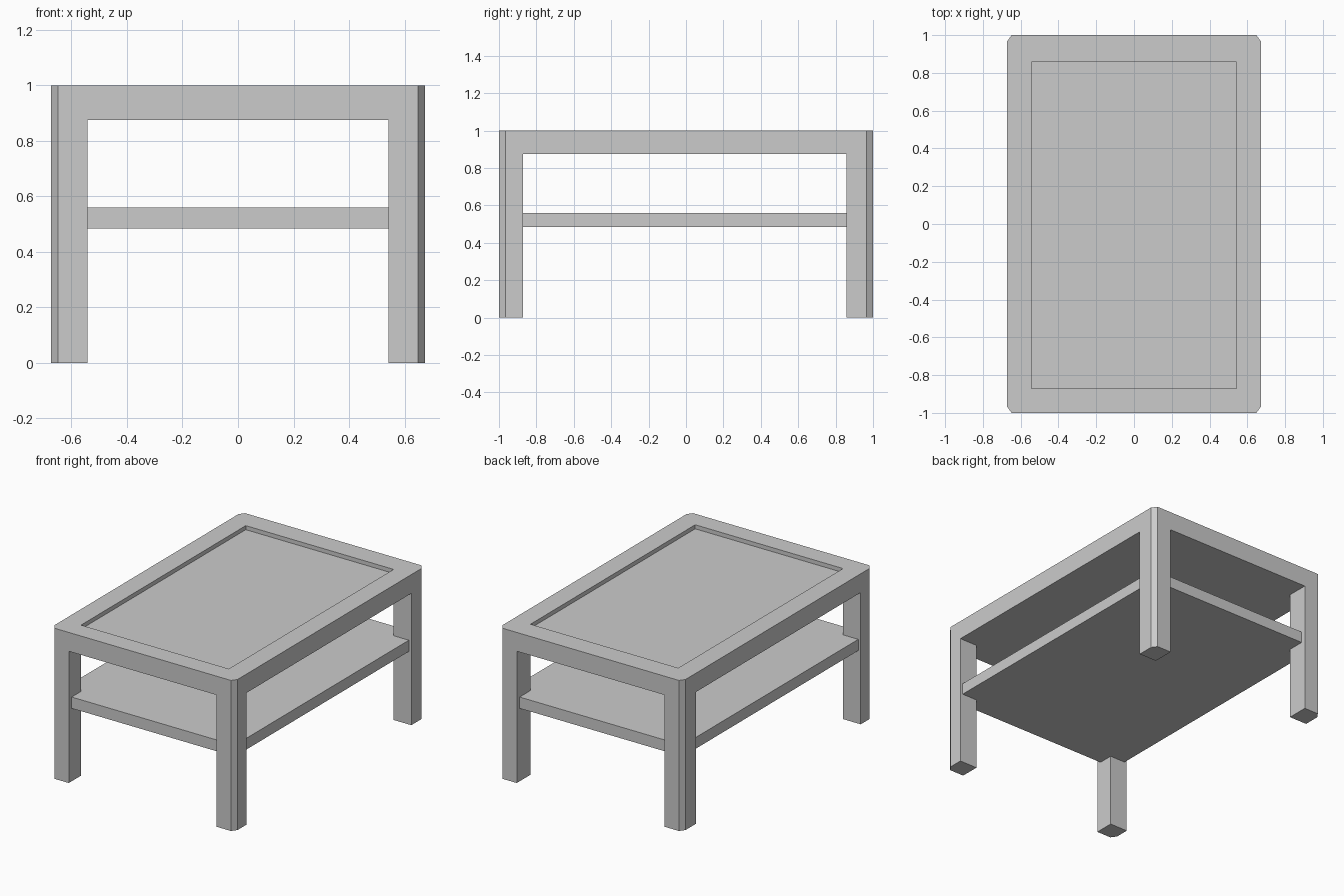
import bpy, bmesh
from mathutils import Vector

if "Cube" in bpy.data.objects:
    bpy.data.objects.remove(bpy.data.objects["Cube"])

XS = (-0.673, -0.543, 0.543, 0.673)
YS = (-1.0, -0.872, 0.857, 1.0)
CUT_X, CUT_Y = 0.025, 0.035          # corner chamfer
APRON_Z, TOP_Z, RECESS = 0.875, 1.0, 0.027


def finish(bm, name):
    bmesh.ops.recalc_face_normals(bm, faces=bm.faces)
    mesh = bpy.data.meshes.new(name)
    bm.to_mesh(mesh)
    bm.free()
    obj = bpy.data.objects.new(name, mesh)
    bpy.context.collection.objects.link(obj)
    return obj


def extrude(bm, faces, dz):
    new = bmesh.ops.extrude_discrete_faces(bm, faces=faces)["faces"]
    verts = list({v for f in new for v in f.verts})
    bmesh.ops.translate(bm, verts=verts, vec=(0, 0, dz))


def cell_outline(i, j):
    """Outline of one plan cell, with the table's outer corners chamfered."""
    pts = []
    for n, (a, b) in enumerate(((i, j), (i + 1, j), (i + 1, j + 1), (i, j + 1))):
        x, y = XS[a], YS[b]
        if a in (0, 3) and b in (0, 3):
            along_x = (x + (CUT_X if a == 0 else -CUT_X), y)
            along_y = (x, y + (CUT_Y if b == 0 else -CUT_Y))
            pts += [along_y, along_x] if n in (0, 2) else [along_x, along_y]
        else:
            pts.append((x, y))
    return pts


# Table frame: 3 x 3 plan, thickened into the top slab
bm = bmesh.new()
for i in range(3):
    for j in range(3):
        bm.faces.new([bm.verts.new((x, y, APRON_Z)) for x, y in cell_outline(i, j)])
bmesh.ops.remove_doubles(bm, verts=bm.verts, dist=1e-4)
region = bmesh.ops.extrude_face_region(bm, geom=bm.faces[:])["geom"]
raised = [v for v in region if isinstance(v, bmesh.types.BMVert)]
bmesh.ops.translate(bm, verts=raised, vec=(0, 0, TOP_Z - APRON_Z))
bmesh.ops.recalc_face_normals(bm, faces=bm.faces)


def level_faces(z):
    return [f for f in bm.faces if all(abs(v.co.z - z) < 1e-4 for v in f.verts)]


# Legs drop from the corner cells, the tray sinks from the centre cell
corners = [f for f in level_faces(APRON_Z) if len(f.verts) == 5]
centre = [f for f in level_faces(TOP_Z) if f.calc_center_median().length < 1.02]
extrude(bm, corners, -APRON_Z)
extrude(bm, centre, -RECESS)
finish(bm, "table_frame")

# Lower shelf let into the legs
bm = bmesh.new()
bmesh.ops.create_cube(bm, size=1)
bmesh.ops.scale(bm, verts=bm.verts, vec=Vector((1.31, 1.94, 0.075)))
bmesh.ops.translate(bm, verts=bm.verts, vec=(0, 0, 0.522))
finish(bm, "lower_shelf")
